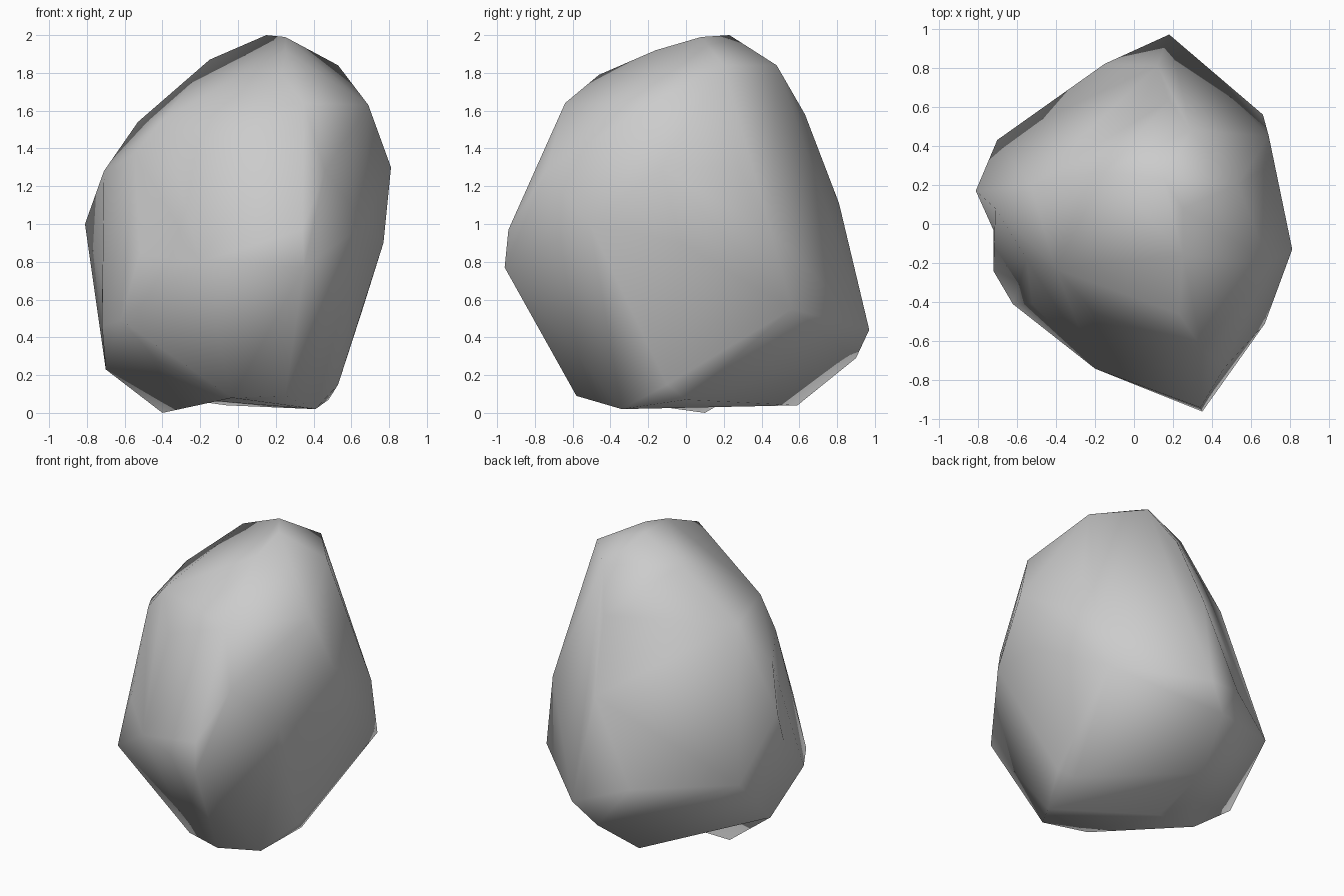
import bpy, bmesh
from mathutils import Vector

if "Cube" in bpy.data.objects:
    bpy.data.objects.remove(bpy.data.objects["Cube"])

# Corner points of the boulder, level by level
crown = [(.15, .23, 2), (.25, .08, 1.99), (.25, -.16, 1.92), (.23, -.46, 1.79),
         (-.15, .27, 1.87), (.53, .2, 1.84), (.29, .48, 1.84), (.35, -.64, 1.64)]
shoulder = [(.69, -.2, 1.63), (-.53, .2, 1.54), (-.2, -.46, 1.38), (-.4, -.23, 1.55),
            (-.55, -.18, 1.37), (-.71, .08, 1.28), (.81, -.13, 1.3), (.18, .63, 1.58),
            (.66, .28, 1.3), (.46, -.74, 1.28)]
middle = [(-.81, .17, 1), (.34, -.94, .97), (.35, -.96, .77), (.77, -.03, .9),
          (.69, .45, .96), (.67, -.51, 1), (.12, .81, 1.11), (-.52, -.41, .84),
          (-.2, -.74, .8)]
low = [(-.62, -.41, .49), (-.72, -.24, .46), (.66, .56, .55), (.18, .97, .44),
       (.04, .9, .29), (-.7, .43, .58), (-.15, .82, .55), (-.2, -.47, .27), (-.7, .09, .23)]
base = [(-.4, .1, 0), (.41, -.34, .02), (.25, -.58, .09), (-.03, -.48, .08),
        (-.06, .59, .04), (.53, -.1, .15), (.48, 0, .07)]

# Hollows: left flank, undercut above the foot, underside on both sides of the foot
hollows = [(-.72, -.03, .7), (-.42, -.15, .27), (-.22, -.02, .07), (-.28, .22, .07)]


def edge_distance(edge, p):
    a, b = (v.co for v in edge.verts)
    t = max(.25, min(.75, (p - a).dot(b - a) / (b - a).length_squared))
    return (a.lerp(b, t) - p).length


def dent(bm, p):
    """Split the edge nearest to p and pull the new corner to p."""
    p = Vector(p)
    edge = min(bm.edges, key=lambda e: edge_distance(e, p))
    cut = bmesh.ops.subdivide_edges(bm, edges=[edge], cuts=1)
    for v in cut['geom_inner']:
        if isinstance(v, bmesh.types.BMVert):
            v.co = p


# Wrap the points in a faceted skin, then press in the hollows
bm = bmesh.new()
for p in crown + shoulder + middle + low + base:
    bm.verts.new(p)
bmesh.ops.convex_hull(bm, input=bm.verts[:])
bmesh.ops.delete(bm, geom=[v for v in bm.verts if not v.link_faces], context='VERTS')
for p in hollows:
    dent(bm, p)
bmesh.ops.triangulate(bm, faces=bm.faces[:])
bmesh.ops.recalc_face_normals(bm, faces=bm.faces[:])

# Boulder object, softly shaded all over
for f in bm.faces:
    f.smooth = True
mesh = bpy.data.meshes.new("boulder")
bm.to_mesh(mesh)
bm.free()
rock = bpy.data.objects.new("boulder", mesh)
bpy.context.collection.objects.link(rock)
